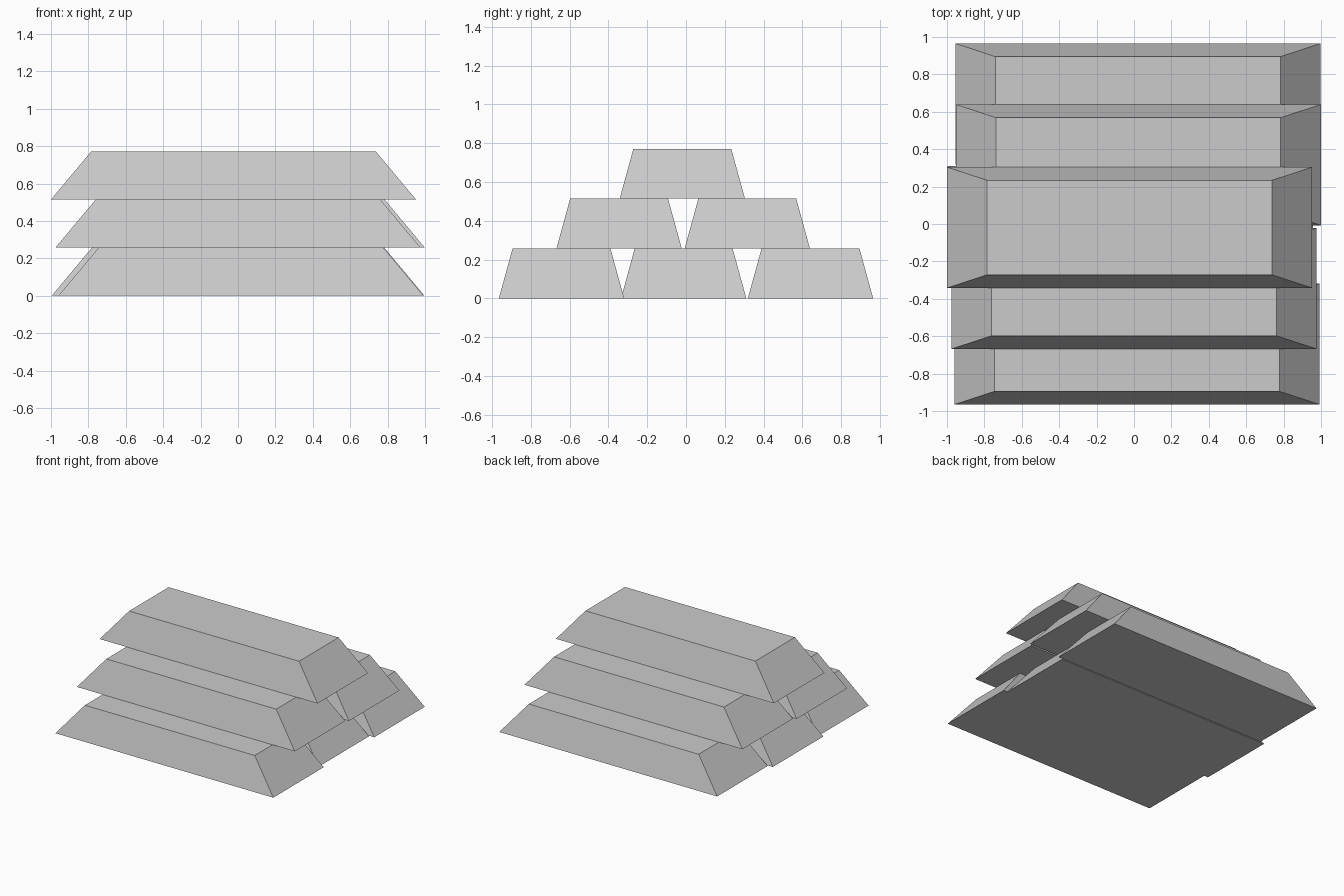
import bpy, bmesh

if "Cube" in bpy.data.objects:
    bpy.data.objects.remove(bpy.data.objects["Cube"])

LENGTH, WIDTH, HEIGHT = 1.952, 0.646, 0.257
TOP_LENGTH, TOP_WIDTH = 1.522, 0.505


def make_bar(name, x, y, layer):
    """Tapered ingot: a cube whose top face is scaled in."""
    bm = bmesh.new()
    bmesh.ops.create_cube(bm, size=1)
    for v in bm.verts:
        top = v.co.z > 0
        v.co.x *= TOP_LENGTH if top else LENGTH
        v.co.y *= TOP_WIDTH if top else WIDTH
        v.co.z = HEIGHT if top else 0
    mesh = bpy.data.meshes.new(name)
    bm.to_mesh(mesh)
    bm.free()
    obj = bpy.data.objects.new(name, mesh)
    obj.location = (x, y, layer * HEIGHT)
    bpy.context.collection.objects.link(obj)


# Bottom row of three, middle row of two, one on top, slightly misaligned
make_bar("bottom_bar_front", 0.016, -0.642, 0)
make_bar("bottom_bar_middle", -0.02, -0.012, 0)
make_bar("bottom_bar_back", 0.021, 0.642, 0)
make_bar("middle_bar_front", 0.0, -0.345, 1)
make_bar("middle_bar_back", 0.023, 0.316, 1)
make_bar("top_bar", -0.024, -0.019, 2)
